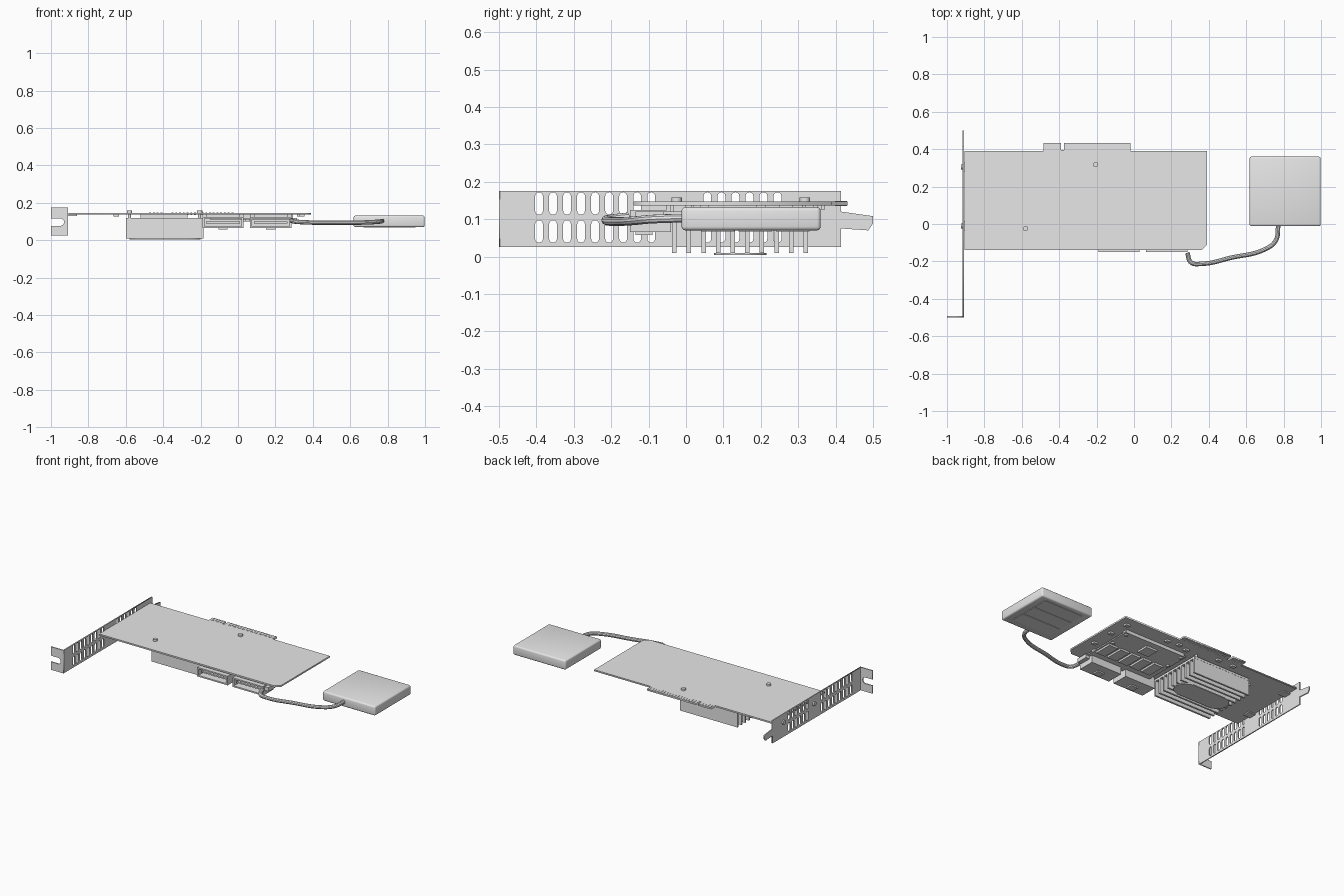
import bpy, bmesh, math
from mathutils import Matrix, Vector

if "Cube" in bpy.data.objects:
    bpy.data.objects.remove(bpy.data.objects["Cube"], do_unlink=True)

grey = bpy.data.materials.new("light grey")
grey.use_nodes = True
grey.diffuse_color = (0.8, 0.8, 0.8, 1)
grey.node_tree.nodes["Principled BSDF"].inputs["Base Color"].default_value = (0.8, 0.8, 0.8, 1)

X, Y, Z = Vector((1, 0, 0)), Vector((0, 1, 0)), Vector((0, 0, 1))


def add(name, mesh):
    mesh.materials.clear()
    mesh.materials.append(grey)
    ob = bpy.data.objects.new(name, mesh)
    bpy.context.collection.objects.link(ob)
    return ob


def boxes(name, spans, bevel=0, segments=3):
    """One object of boxes, each given as (x0, x1, y0, y1, z0, z1)."""
    bm = bmesh.new()
    for x0, x1, y0, y1, z0, z1 in spans:
        m = Matrix.Translation(((x0 + x1) / 2, (y0 + y1) / 2, (z0 + z1) / 2))
        bmesh.ops.create_cube(bm, size=1, matrix=m @ Matrix.Diagonal((x1 - x0, y1 - y0, z1 - z0, 1)))
    if bevel:
        bmesh.ops.bevel(bm, geom=bm.edges[:], offset=bevel, segments=segments,
                        profile=0.5, affect='EDGES')
    mesh = bpy.data.meshes.new(name)
    bm.to_mesh(mesh)
    bm.free()
    return add(name, mesh)


def plate(name, outlines, thick, u, v, origin):
    """Flat sheet with holes: the first outline is the edge, the rest are cut out."""
    cu = bpy.data.curves.new(name, 'CURVE')
    cu.dimensions, cu.fill_mode, cu.extrude = '2D', 'BOTH', thick / 2
    for pts in outlines:
        sp = cu.splines.new('POLY')
        sp.points.add(len(pts) - 1)
        for p, (a, b) in zip(sp.points, pts):
            p.co = (a, b, 0, 1)
        sp.use_cyclic_u = True
    tmp = bpy.data.objects.new(name + "_helper", cu)
    bpy.context.collection.objects.link(tmp)
    bpy.context.view_layer.update()
    mesh = bpy.data.meshes.new_from_object(tmp.evaluated_get(bpy.context.evaluated_depsgraph_get()))
    bpy.data.objects.remove(tmp, do_unlink=True)
    mesh.transform(Matrix.Translation(origin) @ Matrix((u, v, u.cross(v))).transposed().to_4x4())
    mesh.name = name
    return add(name, mesh)


def slot(cu, cv, w, h, n=6):
    """Upright outline with round ends."""
    r, pts = w / 2, []
    for side in (0, 1):
        for i in range(n + 1):
            a = math.pi * (side + i / n)
            pts.append((cu + r * math.cos(a), cv + (1 - 2 * side) * (h / 2 - r) + r * math.sin(a)))
    return pts


def pegs(name, places, r, depth, axis='Z'):
    bm = bmesh.new()
    rot = Matrix.Rotation(math.pi / 2, 4, 'Y') if axis == 'X' else Matrix()
    for p in places:
        bmesh.ops.create_cone(bm, cap_ends=True, segments=16, radius1=r, radius2=r,
                              depth=depth, matrix=Matrix.Translation(p) @ rot)
    mesh = bpy.data.meshes.new(name)
    bm.to_mesh(mesh)
    bm.free()
    return add(name, mesh)


def smooth(ob):
    bpy.ops.object.select_all(action='DESELECT')
    ob.select_set(True)
    bpy.context.view_layer.objects.active = ob
    bpy.ops.object.shade_smooth_by_angle()


# Vented mounting bracket with a tapered tongue
edge = [(-0.497, 0.025), (0.415, 0.025), (0.415, 0.075), (0.487, 0.07), (0.5, 0.088),
        (0.5, 0.108), (0.415, 0.12), (0.415, 0.175), (-0.497, 0.175)]
vents = [slot(-0.393 + 0.0375 * i, z, 0.021, 0.06)
         for i in range(18) if i < 9 or i > 11 for z in (0.067, 0.142)]
plate("bracket", [edge] + vents, 0.007, Y, Z, (-0.913, 0, 0))

# Folded flange with an open screw notch
notch = [(-0.95 + 0.02 * math.sin(a), 0.097 + 0.02 * math.cos(a))
         for a in [math.pi * i / 8 for i in range(9)]]
plate("bracket_flange", [[(-1, 0.175), (-1, 0.117)] + notch +
                         [(-1, 0.077), (-1, 0.025), (-0.91, 0.025), (-0.91, 0.175)]],
      0.007, X, Z, (0, -0.496, 0))
smooth(pegs("bracket_rivets", [(-0.918, y, 0.122) for y in (-0.01, 0.305)], 0.014, 0.014, 'X'))
boxes("bracket_ears", [(-0.913, -0.86, y - 0.025, y + 0.025, 0.13, 0.137) for y in (-0.01, 0.305)])

# Circuit board with edge connector
plate("circuit_board", [[(-0.905, -0.14), (0.36, -0.14), (0.39, -0.11), (0.39, 0.39), (-0.02, 0.39),
                         (-0.02, 0.432), (-0.375, 0.432), (-0.375, 0.395), (-0.39, 0.395),
                         (-0.39, 0.432), (-0.485, 0.432), (-0.485, 0.39), (-0.905, 0.39)]],
      0.01, X, Y, (0, 0, 0.142))
contacts = [-0.475 + 0.02 * i for i in range(23) if i not in (4, 5)]
boxes("edge_contacts", [(x, x + 0.01, 0.398, 0.43, 0.1355, 0.1485) for x in contacts])

# Finned heatsink over the main chip
boxes("main_chip", [(-0.52, -0.27, 0.02, 0.27, 0.118, 0.138)])
boxes("heatsink_base", [(-0.6, -0.185, -0.037, 0.327, 0.106, 0.12)])
boxes("heatsink_fins", [(-0.6, -0.185, -0.037 + 0.039 * i, -0.025 + 0.039 * i, 0.01, 0.107)
                        for i in range(10)])
plate("heatsink_label", [slot(0, 0, 0.14, 0.38, 12)], 0.006, Y, X, (-0.39, 0.145, 0.007))
pins = [(-0.58, -0.025), (-0.205, 0.318)]
smooth(pegs("heatsink_pin_heads", [(x, y, 0.152) for x, y in pins], 0.014, 0.013))
smooth(pegs("heatsink_pin_shafts", [(x, y, 0.13) for x, y in pins], 0.008, 0.04))

# Two open-fronted cable sockets along the front edge
for side, x in (("right", -0.08), ("left", 0.175)):
    a, b, f, r = x - 0.11, x + 0.11, -0.15, -0.04
    boxes(side + "_socket", [
        (a, b, f, r, 0.065, 0.074), (a, b, f, r, 0.116, 0.125),
        (a, a + 0.01, f, r, 0.07, 0.12), (b - 0.01, b, f, r, 0.07, 0.12),
        (a, b, r - 0.012, r, 0.065, 0.137),
        (a + 0.02, b - 0.02, f + 0.015, r, 0.091, 0.1),
        (a + 0.02, b - 0.02, f + 0.03, r, 0.12, 0.138),
        (x - 0.025, x + 0.025, f + 0.015, f + 0.06, 0.057, 0.066)])

# Memory module hung under the board
boxes("memory_module", [(-0.15, 0.305, -0.07, 0.29, 0.112, 0.12)])
boxes("memory_spacers", [(-0.14, 0.295, y, y + 0.035, 0.119, 0.138) for y in (-0.035, 0.25)])
boxes("memory_chips", [(x, x + 0.065, 0.01, 0.13, 0.1, 0.113)
                       for x in [-0.11 + 0.085 * i for i in range(5)]])
boxes("module_controller", [(0.035, 0.115, 0.17, 0.25, 0.1, 0.113)])
smooth(pegs("module_screws", [(x, y, 0.11) for x in (-0.13, 0.285) for y in (0.15, 0.27)], 0.011, 0.014))

# Small parts on the underside
small = [(-0.65, 0.1), (-0.65, 0.25), (-0.12, 0.33), (-0.05, 0.35), (0.03, 0.34),
         (0.34, 0.05), (0.34, 0.2), (0.33, 0.33), (-0.45, 0.36), (-0.34, 0.36)]
boxes("small_components", [(x - 0.015, x + 0.015, y - 0.012, y + 0.012, 0.126, 0.138)
                           for x, y in small])

# Battery pack with a label underneath
smooth(boxes("battery_pack", [(0.618, 0.998, -0.012, 0.36, 0.07, 0.132)], bevel=0.01))
boxes("battery_label", [(0.67, 0.95, 0.04 + 0.1 * i, 0.13 + 0.1 * i, 0.067, 0.072) for i in range(3)])

# Battery cable and its plug
cu = bpy.data.curves.new("battery_cable", 'CURVE')
cu.dimensions, cu.bevel_depth, cu.bevel_resolution, cu.use_fill_caps = '3D', 0.012, 3, True
path = [(0.285, -0.155, 0.106), (0.305, -0.205, 0.1), (0.36, -0.213, 0.096), (0.52, -0.18, 0.094),
        (0.7, -0.135, 0.096), (0.757, -0.09, 0.1), (0.772, 0, 0.103)]
sp = cu.splines.new('BEZIER')
sp.bezier_points.add(len(path) - 1)
for p, co in zip(sp.bezier_points, path):
    p.co = co
    p.handle_left_type = p.handle_right_type = 'AUTO'
tmp = bpy.data.objects.new("cable_helper", cu)
bpy.context.collection.objects.link(tmp)
bpy.context.view_layer.update()
cable = bpy.data.meshes.new_from_object(tmp.evaluated_get(bpy.context.evaluated_depsgraph_get()))
bpy.data.objects.remove(tmp, do_unlink=True)
smooth(add("battery_cable", cable))
boxes("cable_plug", [(0.287, 0.315, -0.135, -0.06, 0.095, 0.12)])
